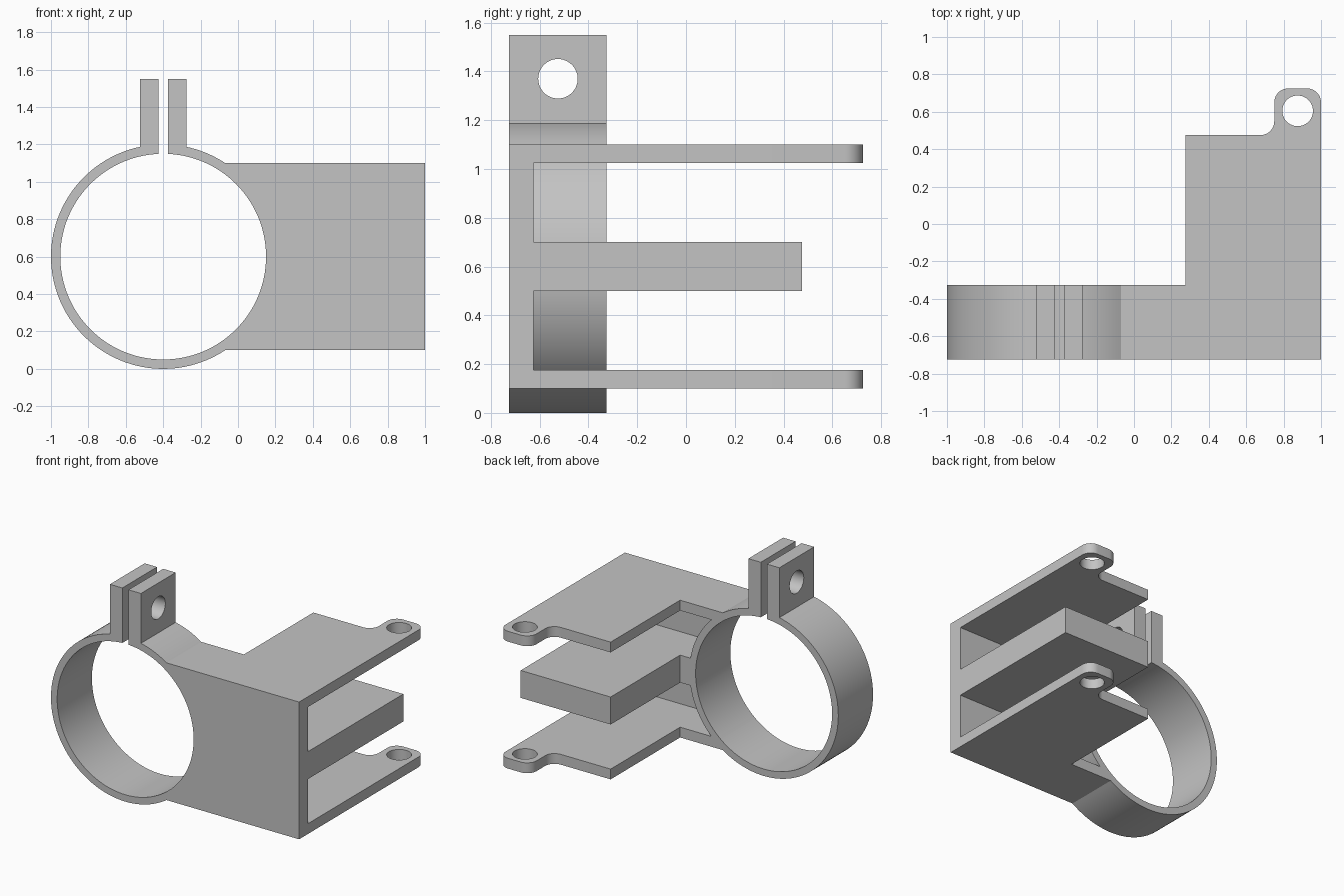
import bpy, bmesh
from math import sin, cos, pi, radians
from mathutils import Vector

old = bpy.data.objects.get("Cube")
if old:
    bpy.data.objects.remove(old, do_unlink=True)

grey = bpy.data.materials.new("plain grey")
grey.use_nodes = True
tone = (0.55, 0.55, 0.55, 1)
grey.diffuse_color = tone
grey.node_tree.nodes["Principled BSDF"].inputs["Base Color"].default_value = tone

FRONT, BACK = -0.725, -0.325      # depth of the clamp
RING = (-0.4, 0.6)                # ring centre in x, z
BASE, TOP = 0.1, 1.1              # height of the bracket


def arc(cx, cy, r, start, end, steps):
    angles = [radians(start + (end - start) * i / steps) for i in range(steps + 1)]
    return [(cx + r * cos(a), cy + r * sin(a)) for a in angles]


def circle(cx, cy, r, steps=48):
    return arc(cx, cy, r, 0, 360, steps)[:-1]


def rect(u0, u1, v0, v1):
    return [(u0, v0), (u1, v0), (u1, v1), (u0, v1)]


def prism(name, outline, axis, lo, hi):
    """Extrude a 2D outline along an axis from lo to hi."""
    place = {"x": lambda u, v, w: (w, u, v),
             "y": lambda u, v, w: (u, w, v),
             "z": lambda u, v, w: (u, v, w)}[axis]
    bm = bmesh.new()
    face = bm.faces.new([bm.verts.new(place(u, v, lo)) for u, v in outline])
    moved = bmesh.ops.extrude_face_region(bm, geom=[face])["geom"]
    shift = Vector(place(0, 0, hi - lo))
    bmesh.ops.translate(bm, vec=shift,
                        verts=[g for g in moved if isinstance(g, bmesh.types.BMVert)])
    bmesh.ops.recalc_face_normals(bm, faces=bm.faces)
    mesh = bpy.data.meshes.new(name)
    bm.to_mesh(mesh)
    bm.free()
    mesh.materials.append(grey)
    obj = bpy.data.objects.new(name, mesh)
    bpy.context.collection.objects.link(obj)
    return obj


def combine(target, other, operation):
    """Apply a boolean and remove the helper."""
    mod = target.modifiers.new("combine", "BOOLEAN")
    mod.operation, mod.solver, mod.object = operation, "EXACT", other
    bpy.context.view_layer.objects.active = target
    bpy.ops.object.modifier_apply(modifier=mod.name)
    bpy.data.objects.remove(other, do_unlink=True)


# Shelf outlines: an L, and the same L with a rounded screw tab
inner = [(0.275, BACK), (RING[0], BACK)]
front_edge = [(RING[0], FRONT), (1, FRONT)]
plain_shelf = front_edge + [(1, 0.475), (0.275, 0.475)] + inner
tab_shelf = (front_edge
             + arc(0.925, 0.65, 0.075, 0, 90, 12)
             + arc(0.825, 0.65, 0.075, 90, 180, 12)
             + arc(0.675, 0.55, 0.075, 0, -90, 12)
             + [(0.275, 0.475)] + inner)

# Solid body: ring blank, front plate, three shelves and clamp ears
bracket = prism("clamp_bracket", circle(*RING, 0.6, 128), "y", FRONT, BACK)
solids = [
    prism("front_plate", rect(RING[0], 1, BASE, TOP), "y", FRONT, -0.625),
    prism("lower_shelf", tab_shelf, "z", BASE, 0.175),
    prism("middle_shelf", plain_shelf, "z", 0.5, 0.7),
    prism("upper_shelf", tab_shelf, "z", 1.025, TOP),
    prism("clamp_ears", rect(-0.525, -0.275, 1, 1.55), "y", FRONT, BACK),
]
for part in solids:
    combine(bracket, part, "UNION")

# Openings: ring bore, slot between the ears, bolt hole and screw holes
cutters = [
    prism("bore", circle(*RING, 0.55, 128), "y", -1, 0),
    prism("slot", rect(-0.425, -0.375, 0.9, 1.7), "y", -1, 0),
    prism("bolt_hole", circle(-0.525, 1.37, 0.081), "x", -0.7, -0.1),
    prism("screw_holes", circle(0.875, 0.605, 0.082), "z", -0.1, 1.3),
]
for part in cutters:
    part.hide_render = True
    combine(bracket, part, "DIFFERENCE")

# Smooth curved walls, crisp edges
bpy.ops.object.select_all(action="DESELECT")
bracket.select_set(True)
bpy.context.view_layer.objects.active = bracket
bpy.ops.object.shade_smooth_by_angle(angle=radians(20))
